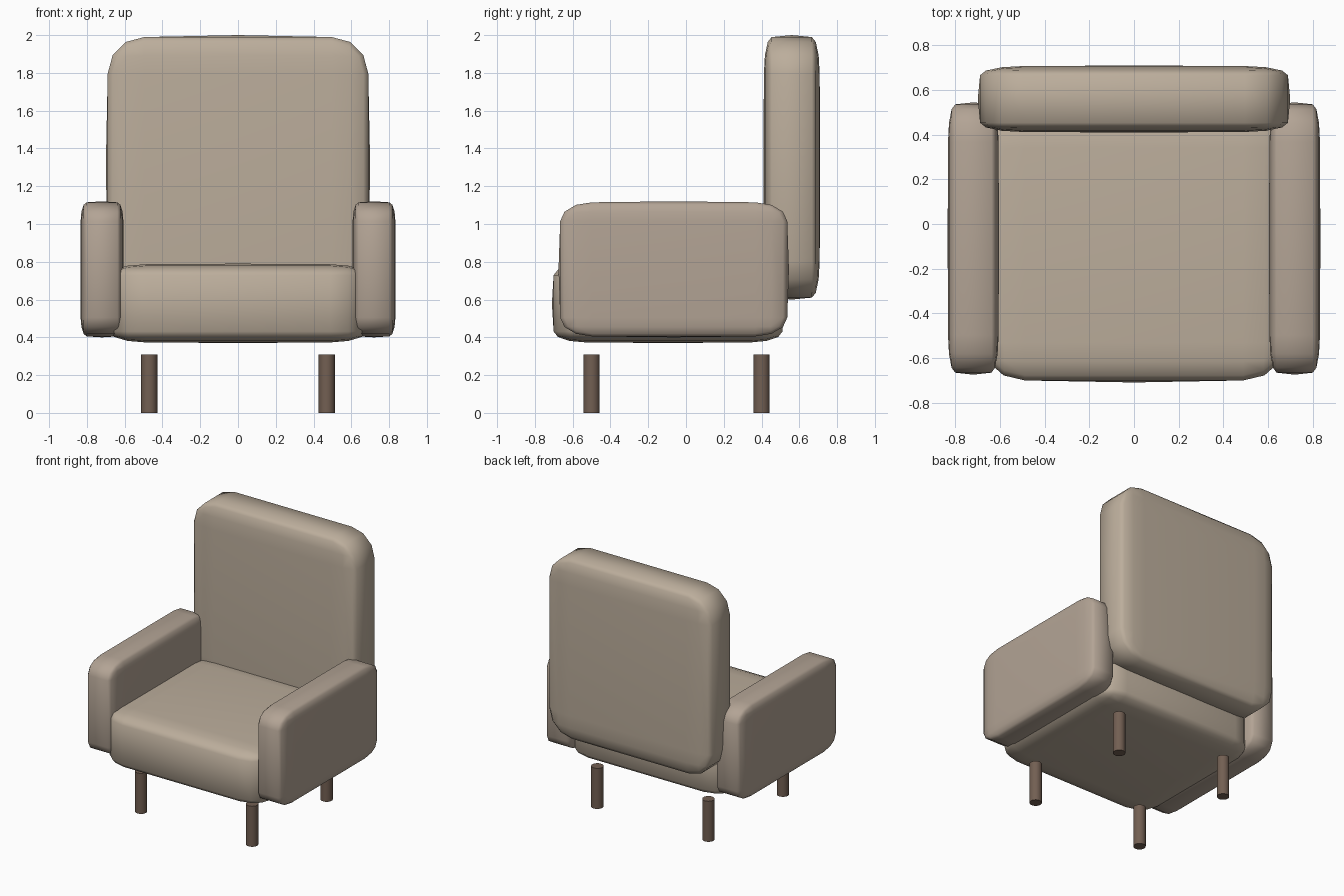
import bpy, bmesh
from mathutils import Vector

if "Cube" in bpy.data.objects:
    bpy.data.objects.remove(bpy.data.objects["Cube"])


def material(name, color):
    m = bpy.data.materials.new(name)
    m.diffuse_color = (*color, 1)
    m.use_nodes = True
    m.node_tree.nodes["Principled BSDF"].inputs["Base Color"].default_value = m.diffuse_color
    return m


fabric = material("fabric", (0.50, 0.42, 0.33))
arm_fabric = material("arm_fabric", (0.45, 0.37, 0.30))
wood = material("wood", (0.17, 0.115, 0.085))


def cushion(name, lo, hi, mat):
    """Rounded box filling lo..hi, each flat face slightly puffed at its centre."""
    lo, hi = Vector(lo), Vector(hi)
    puff = 0.015
    bm = bmesh.new()
    bmesh.ops.create_cube(bm, size=2)
    bmesh.ops.bevel(bm, geom=bm.edges[:] + bm.verts[:], offset=0.28,
                    offset_type='OFFSET', segments=3, profile=0.5, affect='EDGES')
    bm.normal_update()
    flats = [f for f in bm.faces if f.calc_area() > 1]
    bmesh.ops.poke(bm, faces=flats, offset=puff)
    bmesh.ops.scale(bm, vec=(hi - lo) / (2 * (1 + puff)), verts=bm.verts)
    bm.normal_update()
    for f in bm.faces:
        f.smooth = True
    mesh = bpy.data.meshes.new(name)
    bm.to_mesh(mesh)
    bm.free()
    mesh.materials.append(mat)
    ob = bpy.data.objects.new(name, mesh)
    ob.location = (lo + hi) / 2
    bpy.context.collection.objects.link(ob)
    return ob


# Seat and backrest
cushion("seat", (-0.69, -0.71, 0.37), (0.69, 0.52, 0.79), fabric)
cushion("backrest", (-0.70, 0.41, 0.60), (0.70, 0.71, 2.00), fabric)

# Armrests
cushion("left_armrest", (-0.835, -0.675, 0.40), (-0.605, 0.545, 1.12), arm_fabric)
cushion("right_armrest", (0.605, -0.675, 0.40), (0.835, 0.545, 1.12), arm_fabric)

# Round legs
for side, x in (("left", -0.47), ("right", 0.47)):
    for end, y in (("front", -0.50), ("back", 0.40)):
        bpy.ops.mesh.primitive_cylinder_add(vertices=24, radius=0.043, depth=0.31,
                                            location=(x, y, 0.155))
        leg = bpy.context.object
        leg.name = f"{end}_{side}_leg"
        leg.data.materials.append(wood)
        bpy.ops.object.shade_smooth_by_angle()
